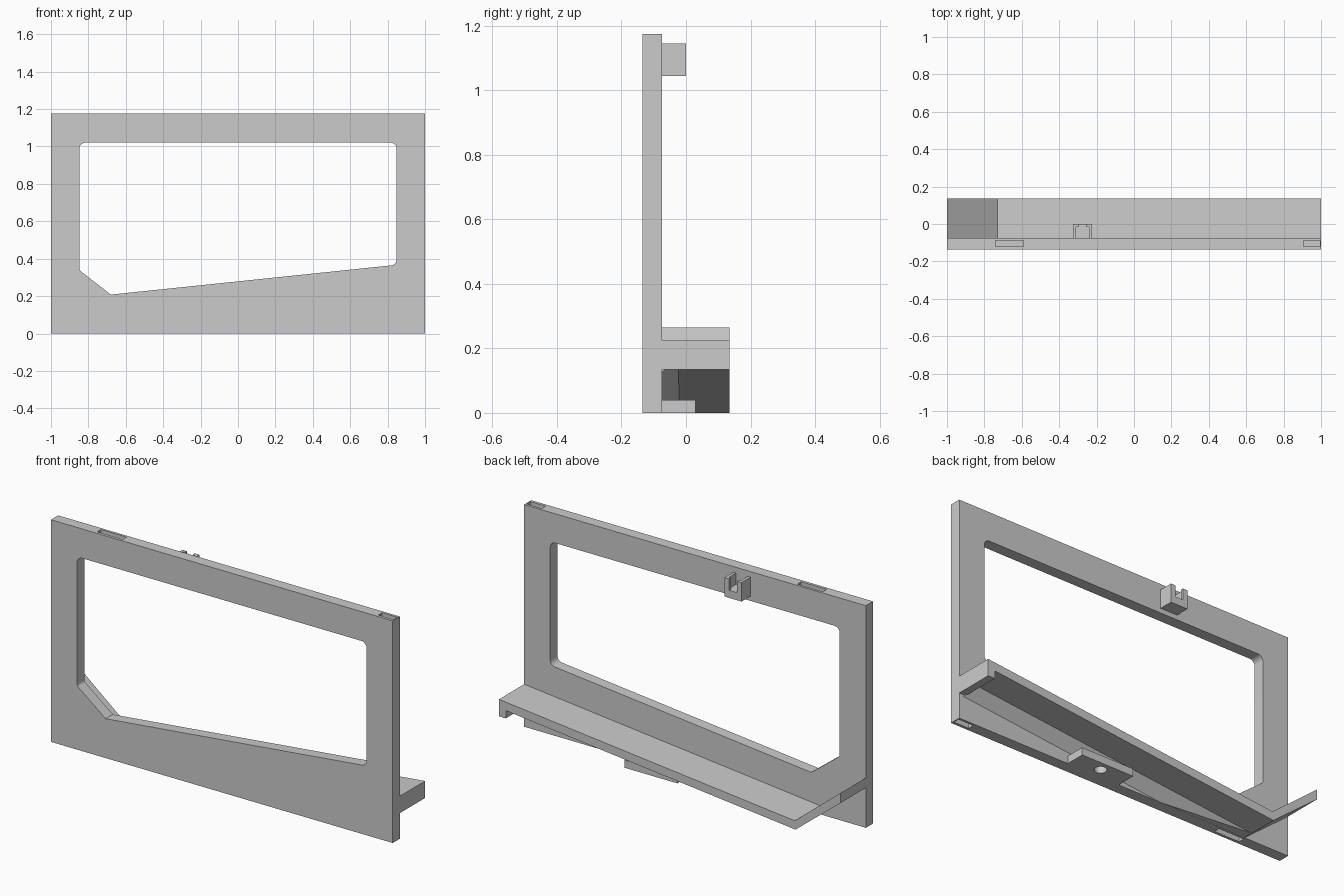
import bpy, bmesh, math
from mathutils import Vector

cube = bpy.data.objects.get("Cube")
if cube:
    bpy.data.objects.remove(cube, do_unlink=True)

grey = bpy.data.materials.new("plain_grey")
grey.use_nodes = True
GREY = (0.6, 0.6, 0.6, 1)
grey.diffuse_color = GREY
grey.node_tree.nodes["Principled BSDF"].inputs["Base Color"].default_value = GREY

FRONT, BACK, SHELF_BACK = -0.135, -0.075, 0.135


def prism(name, points, vec, floor=None):
    """Extrude a closed outline along vec, optionally trimmed flat at a floor height."""
    bm = bmesh.new()
    face = bm.faces.new([bm.verts.new(p) for p in points])
    moved = bmesh.ops.extrude_face_region(bm, geom=[face])["geom"]
    bmesh.ops.translate(bm, vec=vec, verts=[g for g in moved if isinstance(g, bmesh.types.BMVert)])
    if floor is not None:
        geom = bm.verts[:] + bm.edges[:] + bm.faces[:]
        cut_geom = bmesh.ops.bisect_plane(bm, geom=geom, plane_co=(0, 0, floor),
                                          plane_no=(0, 0, -1), clear_outer=True)["geom_cut"]
        bmesh.ops.holes_fill(bm, edges=[g for g in cut_geom if isinstance(g, bmesh.types.BMEdge)])
    bmesh.ops.recalc_face_normals(bm, faces=bm.faces)
    mesh = bpy.data.meshes.new(name)
    bm.to_mesh(mesh)
    bm.free()
    mesh.materials.append(grey)
    obj = bpy.data.objects.new(name, mesh)
    bpy.context.collection.objects.link(obj)
    return obj


def xz_prism(name, outline, y0, y1):
    return prism(name, [(x, y0, z) for x, z in outline], (0, y1 - y0, 0))


def box(name, x0, x1, y0, y1, z0, z1):
    return xz_prism(name, [(x0, z0), (x1, z0), (x1, z1), (x0, z1)], y0, y1)


def rounded(corners, steps=6):
    """Round each (x, z, radius) corner of a polygon."""
    result = []
    for i, (x, z, r) in enumerate(corners):
        p = Vector((x, z))
        if r == 0:
            result.append(p)
            continue
        a = (Vector(corners[i - 1][:2]) - p).normalized()
        b = (Vector(corners[(i + 1) % len(corners)][:2]) - p).normalized()
        half = math.acos(a.dot(b)) / 2
        centre = p + (a + b).normalized() * (r / math.sin(half))
        start = p + a * (r / math.tan(half)) - centre
        end = p + b * (r / math.tan(half)) - centre
        for k in range(steps + 1):
            result.append(centre + start.lerp(end, k / steps).normalized() * r)
    return result


def cut(target, cutters):
    """Subtract the cutters, keep the result and drop the cutters."""
    for c in cutters:
        mod = target.modifiers.new(c.name, "BOOLEAN")
        mod.operation, mod.solver, mod.object = "DIFFERENCE", "EXACT", c
    bpy.context.view_layer.update()
    graph = bpy.context.evaluated_depsgraph_get()
    mesh = bpy.data.meshes.new_from_object(target.evaluated_get(graph))
    target.modifiers.clear()
    target.data = mesh
    for c in cutters:
        bpy.data.objects.remove(c, do_unlink=True)


# Front panel with the window and the narrow slots in its top and bottom edges
panel = box("front_panel", -1, 1, FRONT, BACK, 0, 1.175)
window = rounded([(-0.847, 1.02, 0.03), (0.847, 1.02, 0.03), (0.847, 0.367, 0.03),
                  (-0.68, 0.208, 0), (-0.847, 0.338, 0.02)])
cutters = [xz_prism("window_cutter", window, FRONT - 0.1, BACK + 0.1)]
for x0, x1 in ((-0.74, -0.59), (0.905, 0.995)):
    for z in (0, 1.175):
        cutters.append(box("slot_cutter", x0, x1, -0.12, -0.088, z - 0.03, z + 0.03))
cut(panel, cutters)

# Sloping shelf with its short steep wing and a lip under the high end
top_v, low_v, end_top = (-0.73, 0.046), (-0.735, 0.0), 0.225
shelf = [(-1, 0.265), top_v, (1, end_top), (1, 0.135), (0.96, 0.135),
         (0.96, 0.176), low_v, (-1, 0.212)]
xz_prism("shelf", shelf, BACK, SHELF_BACK)

# Bevelled gusset under the shelf, trimmed level with the bottom of the panel
g = 0.055
prism("shelf_gusset", [(0.97, BACK, 0.18), (0.97, BACK + g, 0.18), (0.97, BACK, 0.18 - g)],
      (low_v[0] - 0.97, 0, low_v[1] - 0.18 + 0.002), floor=0.0005)

# Mounting tab with a round screw hole
tab = box("mounting_tab", 0.03, 0.34, BACK, 0.03, 0, 0.04)
ring = [(0.185 + 0.03 * math.cos(math.tau * i / 24),
         -0.022 + 0.03 * math.sin(math.tau * i / 24), -0.02) for i in range(24)]
cut(tab, [prism("hole_cutter", ring, (0, 0, 0.1))])

# Small open clip on the back of the top rail
x0, x1, z0, z1 = -0.325, -0.225, 1.045, 1.145
box("clip_floor", x0, x1, BACK, 0, z0, z0 + 0.04)
for side, xa, xb, xl in (("right", x0, x0 + 0.016, x0 + 0.028), ("left", x1 - 0.016, x1, x1 - 0.028)):
    box("clip_arm_" + side, xa, xb, BACK, 0, z0 + 0.04, z1)
    inner = xb if side == "right" else xa
    box("clip_lip_" + side, min(inner, xl), max(inner, xl), -0.015, 0, z0 + 0.04, z1)

# Smooth the rounded parts and keep the edges crisp
bpy.ops.object.select_all(action="DESELECT")
for obj in (panel, tab):
    obj.select_set(True)
bpy.context.view_layer.objects.active = panel
bpy.ops.object.shade_smooth_by_angle(angle=math.radians(30))
